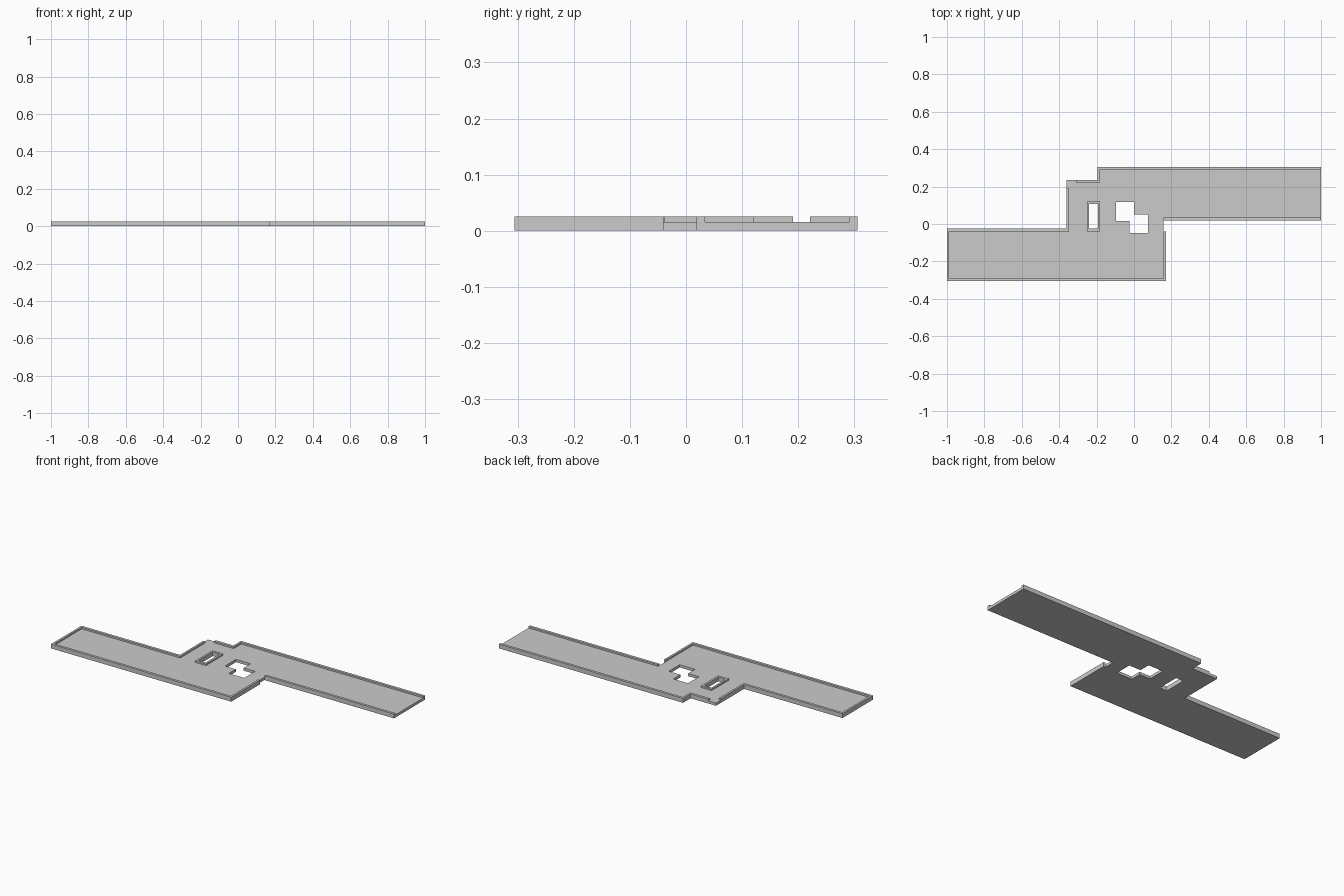
import bpy, bmesh
from mathutils import Vector

if "Cube" in bpy.data.objects:
    bpy.data.objects.remove(bpy.data.objects["Cube"])

FLOOR, TOP = 0.016, 0.0255   # floor level and parapet top
TX, TY = 0.012, 0.015        # parapet thickness along x and y


def prism(name, loops, z0, z1):
    """Extrude an outline (first loop) with optional holes (other loops)."""
    bm = bmesh.new()
    for loop in loops:
        vs = [bm.verts.new((x, y, z0)) for x, y in loop]
        for a, b in zip(vs, vs[1:] + vs[:1]):
            bm.edges.new((a, b))
    bmesh.ops.triangle_fill(bm, edges=bm.edges[:], use_beauty=True)
    ext = bmesh.ops.extrude_face_region(bm, geom=bm.faces[:])
    bmesh.ops.translate(bm, vec=(0, 0, z1 - z0),
                        verts=[g for g in ext["geom"] if isinstance(g, bmesh.types.BMVert)])
    bmesh.ops.recalc_face_normals(bm, faces=bm.faces[:])
    mesh = bpy.data.meshes.new(name)
    bm.to_mesh(mesh)
    bm.free()
    obj = bpy.data.objects.new(name, mesh)
    bpy.context.collection.objects.link(obj)
    return obj


def parapet(name, path):
    """Mitred wall along a right-angled path, thickened to its left side."""
    pts = [Vector(p) for p in path]
    dirs = [(b - a).normalized() for a, b in zip(pts, pts[1:])]
    norms = [Vector((-d.y * TX, d.x * TY)) for d in dirs]
    inner = []
    for i, p in enumerate(pts):
        off = Vector((0, 0))
        if i > 0:
            off += norms[i - 1]
        if i < len(norms):
            off += norms[i]
        inner.append(p + off)
    return prism(name, [pts + inner[::-1]], FLOOR, TOP)


def rect(x0, x1, y0, y1):
    return [(x0, y0), (x1, y0), (x1, y1), (x0, y1)]


# Deck slab with a slot and a stepped opening
outline = [(-1, -0.306), (0.17, -0.306), (0.17, -0.04), (0.158, -0.04), (0.158, 0.019),
           (1, 0.019), (1, 0.306), (-0.195, 0.306), (-0.195, 0.236), (-0.36, 0.236),
           (-0.36, -0.024), (-1, -0.024)]
slot = rect(-0.24, -0.193, -0.024, 0.108)
stepped = [(-0.095, 0.117), (0, 0.117), (0, 0.052), (0.075, 0.052),
           (0.075, -0.049), (-0.025, -0.049), (-0.025, 0.015), (-0.095, 0.015)]
prism("deck_slab", [outline, slot, stepped], 0, FLOOR)

# Parapets around the deck edges
parapet("left_wing_parapet", [(-0.36, 0.191), (-0.36, -0.024), (-1, -0.024),
                              (-1, -0.306), (0.17, -0.306), (0.17, -0.04)])
parapet("back_parapet", [(1, 0.306), (-0.195, 0.306), (-0.195, 0.236), (-0.31, 0.236)])
parapet("right_wing_front_parapet", [(0.158, 0.019), (1, 0.019)])

# Raised curb around the slot
prism("slot_curb", [rect(-0.251, -0.181, -0.039, 0.121), slot], FLOOR, TOP)
